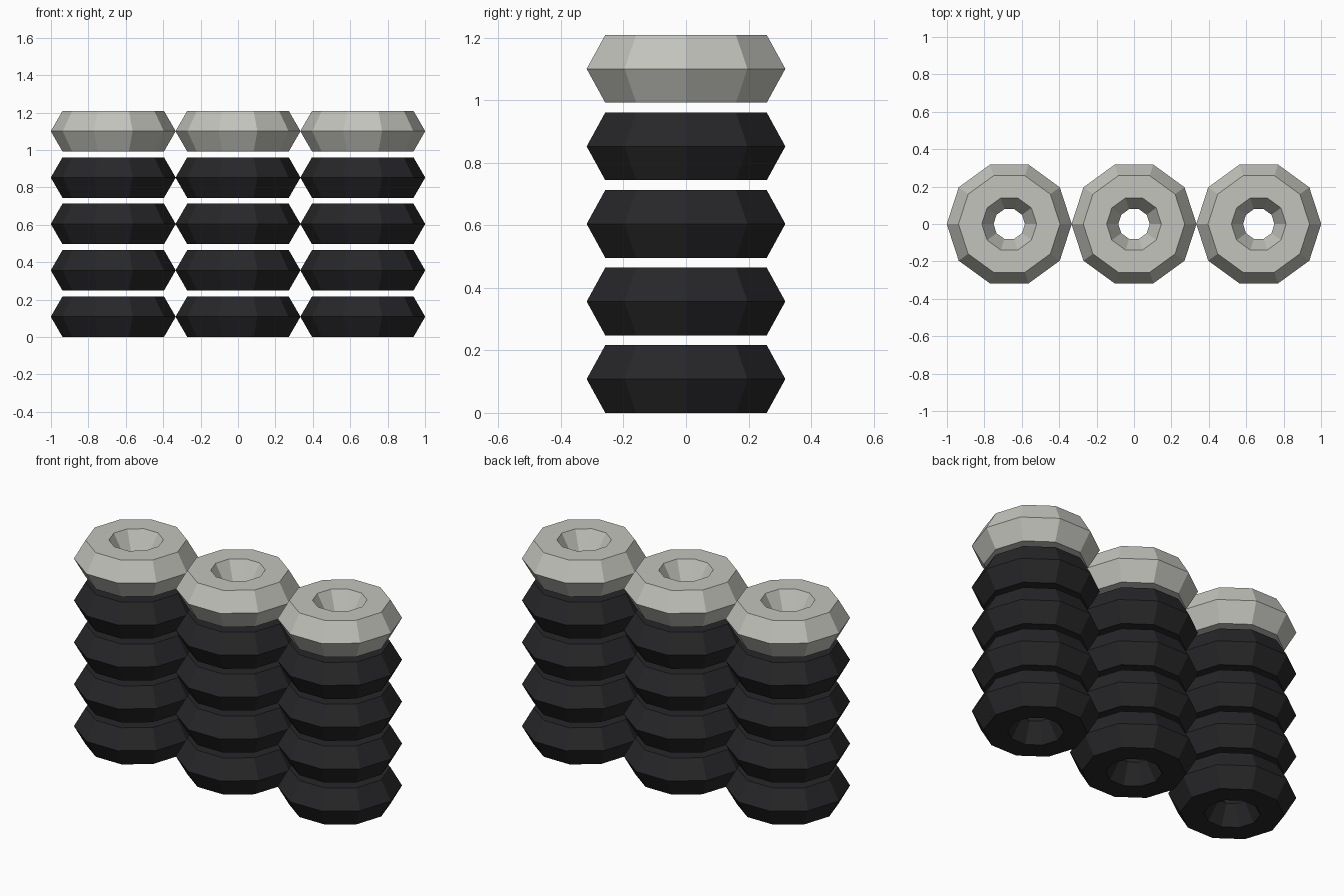
import bpy

if "Cube" in bpy.data.objects:
    bpy.data.objects.remove(bpy.data.objects["Cube"])

def material(name, rgb):
    m = bpy.data.materials.new(name)
    m.diffuse_color = (*rgb, 1)
    m.use_nodes = True
    m.node_tree.nodes["Principled BSDF"].inputs["Base Color"].default_value = m.diffuse_color
    return m

black = material("black_rubber", (0.02, 0.02, 0.022))
white = material("white_paint", (0.55, 0.55, 0.51))

RING, TUBE = 0.209, 0.125      # ring radius and tyre tube radius
HALF = TUBE * 0.866            # half height of the hexagonal tube
STEP = 0.248                   # vertical spacing in a stack

def tyre(name, x, z, mat):
    bpy.ops.mesh.primitive_torus_add(major_segments=10, minor_segments=6,
                                     major_radius=RING, minor_radius=TUBE,
                                     location=(x, 0, z))
    ob = bpy.context.object
    ob.name = name
    ob.data.materials.append(mat)
    ob.data.shade_flat()

# three stacks of five tyres, the top one painted pale
for col in range(3):
    for row in range(5):
        top = row == 4
        tyre(f"{'top_tyre' if top else 'tyre'}_{col + 1}_{row + 1}",
             (col - 1) * 0.667, HALF + row * STEP, white if top else black)
